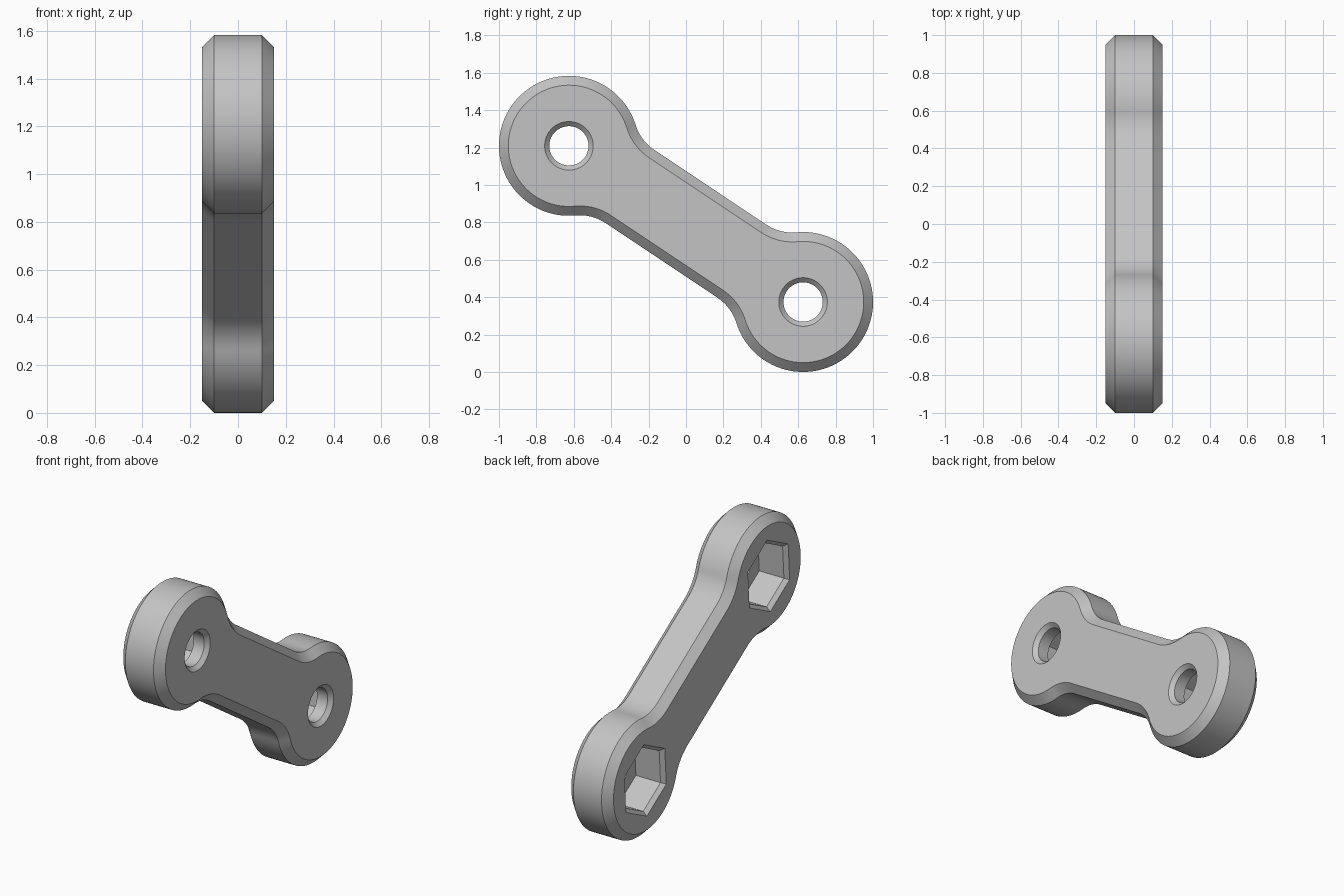
import bpy
import bmesh
from math import sin, cos, pi, atan2, sqrt
from mathutils import Vector

cube = bpy.data.objects.get("Cube")
if cube:
    bpy.data.objects.remove(cube, do_unlink=True)

# Main sizes
HALF_SPAN = 0.7525      # half the distance between hub centres
HUB_R = 0.374
NECK = 0.235            # half width of the bar
FILLET = 0.25
HALF_T = 0.15           # half thickness
BEVEL = 0.05
LIP = 0.025             # bevel at the hole mouths
BORE_R = 0.105
NUT_R = 0.211           # hexagon corner radius
MID_Z = 0.7915
TILT = atan2(0.835, 1.252)
ALONG = Vector((0, cos(TILT), -sin(TILT)))
ACROSS = Vector((0, sin(TILT), cos(TILT)))

gray = bpy.data.materials.new("plain gray")
gray.use_nodes = True
colour = (0.55, 0.55, 0.55, 1)
gray.diffuse_color = colour
gray.node_tree.nodes["Principled BSDF"].inputs["Base Color"].default_value = colour


def arc(cu, cn, r, a0, a1, steps):
    angles = [a0 + (a1 - a0) * i / steps for i in range(steps + 1)]
    return [(cu + r * cos(a), cn + r * sin(a)) for a in angles]


def outline(inset):
    """Two round hubs joined by a filleted bar, shrunk by the inset."""
    r, f = HUB_R - inset, FILLET + inset
    rise = NECK + FILLET
    run = sqrt((HUB_R + FILLET) ** 2 - rise ** 2)
    phi = atan2(rise, -run)
    quarter = arc(HALF_SPAN, 0, r, 0, phi, 40)
    quarter += arc(HALF_SPAN - run, rise, f, phi - pi, -pi / 2, 14)[1:]
    top = quarter + [(-u, n) for u, n in reversed(quarter)]
    return top + [(u, -n) for u, n in reversed(top[1:-1])]


def polygon(cu, r, sides):
    return arc(cu, 0, r, 0, 2 * pi, sides)[:-1]


def loft(name, sections):
    """Closed solid through (x, outline) sections of equal point count."""
    bm = bmesh.new()
    rings = []
    for x, pts in sections:
        rings.append([bm.verts.new(Vector((x, 0, MID_Z)) + ALONG * u + ACROSS * n)
                      for u, n in pts])
    for a, b in zip(rings, rings[1:]):
        for i in range(len(a)):
            j = (i + 1) % len(a)
            bm.faces.new((a[i], a[j], b[j], b[i]))
    bm.faces.new(rings[0])
    bm.faces.new(rings[-1])
    bmesh.ops.recalc_face_normals(bm, faces=bm.faces)
    mesh = bpy.data.meshes.new(name)
    bm.to_mesh(mesh)
    bm.free()
    mesh.materials.append(gray)
    obj = bpy.data.objects.new(name, mesh)
    bpy.context.collection.objects.link(obj)
    return obj


# Bevelled link body
link = loft("link_body", [
    (-HALF_T, outline(BEVEL)),
    (BEVEL - HALF_T, outline(0)),
    (HALF_T - BEVEL, outline(0)),
    (HALF_T, outline(BEVEL)),
])

# Each hub: round bore open on the left, hexagonal nut pocket open on the right
OVER = 0.01
cutters = []
for cu in (-HALF_SPAN, HALF_SPAN):
    cutters.append(loft("nut_pocket_cutter", [
        (-HALF_T - OVER, polygon(cu, NUT_R + LIP + OVER, 6)),
        (LIP - HALF_T, polygon(cu, NUT_R, 6)),
        (0.05, polygon(cu, NUT_R, 6)),
    ]))
    cutters.append(loft("bore_cutter", [
        (-0.05, polygon(cu, BORE_R, 48)),
        (HALF_T - LIP, polygon(cu, BORE_R, 48)),
        (HALF_T + OVER, polygon(cu, BORE_R + LIP + OVER, 48)),
    ]))

bpy.ops.object.select_all(action='DESELECT')
link.select_set(True)
bpy.context.view_layer.objects.active = link
for cutter in cutters:
    cutter.hide_render = True
    mod = link.modifiers.new("cut", 'BOOLEAN')
    mod.operation = 'DIFFERENCE'
    mod.solver = 'EXACT'
    mod.object = cutter
    bpy.ops.object.modifier_apply(modifier=mod.name)
    bpy.data.objects.remove(cutter, do_unlink=True)

# Smooth curves, crisp bevel edges
bpy.ops.object.shade_smooth_by_angle(angle=pi / 6)
